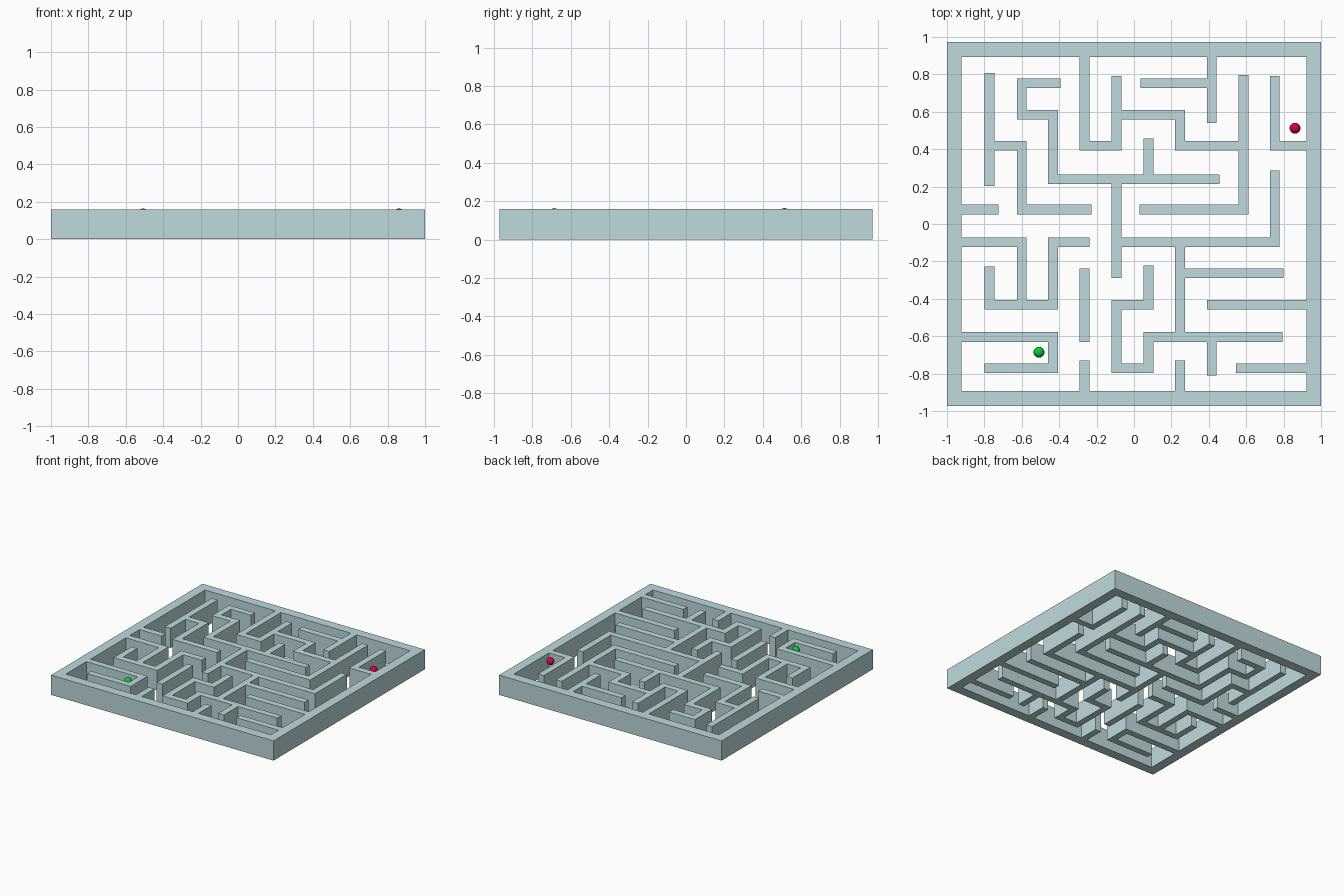
import bpy, bmesh

if "Cube" in bpy.data.objects:
    bpy.data.objects.remove(bpy.data.objects["Cube"])

HEIGHT = 0.16      # wall height
H = 0.026          # half thickness of the inner walls
X_OUT, Y_OUT = 1.0, 0.972
X_IN, Y_IN = 0.922, 0.894
Y_SHIFT = -0.004

# walls running along x: lane y -> (x start, x end)
rows = {
    0.757: [(-.623, -.393), (.035, .415)],
    0.588: [(-.626, -.407), (-.12, .272)],
    0.422: [(-.773, -.574), (-.291, -.068), (.22, .612), (.726, .93)],
    0.243: [(-.459, .457)],
    0.082: [(-.93, -.725), (-.626, -.227), (.03, .612)],
    -0.093: [(-.93, -.574), (-.459, -.232), (-.12, .778)],
    -0.26: [(.246, .8)],
    -0.428: [(-.799, -.407), (-.12, .104), (.382, .93)],
    -0.6: [(-.93, -.407), (.052, .794)],
    -0.767: [(-.805, -.407), (-.12, .104), (.545, .93)],
}
# walls running along y: lane x -> (y start, y end)
columns = {
    -0.773: [(.206, .81), (-.454, -.222)],
    -0.6: [(.562, .783), (.056, .448), (-.428, -.067)],
    -0.433: [(.217, .614), (-.454, -.067), (-.793, -.574)],
    -0.265: [(.396, .91), (-.62, -.233), (-.91, -.727)],
    -0.094: [(.396, .794), (-.281, .243), (-.793, -.402)],
    0.078: [(.243, .462), (-.454, -.217), (-.793, -.574)],
    0.246: [(.396, .614), (-.6, -.093), (-.91, -.727)],
    0.415: [(.545, .91), (-.807, -.6)],
    0.586: [(.056, .8)],
    0.752: [(.396, .794), (-.119, .29)],
}


def snap(v, lanes):
    """Line up a wall end with a crossing lane's edge when it is close."""
    for lane in lanes:
        for edge in (lane - H, lane + H):
            if abs(v - edge) < 0.008:
                return edge
    return v


def material(name, rgb):
    m = bpy.data.materials.new(name)
    m.diffuse_color = (*rgb, 1)
    m.use_nodes = True
    m.node_tree.nodes["Principled BSDF"].inputs["Base Color"].default_value = m.diffuse_color
    return m


# outer frame rectangles (x0, x1, y0, y1)
rects = [(-X_OUT, -X_IN, -Y_OUT, Y_OUT), (X_IN, X_OUT, -Y_OUT, Y_OUT),
         (-X_OUT, X_OUT, -Y_OUT, -Y_IN), (-X_OUT, X_OUT, Y_IN, Y_OUT)]
# inner walls
for y, spans in rows.items():
    for a, b in spans:
        rects.append((snap(a, columns), snap(b, columns),
                      y - H + Y_SHIFT, y + H + Y_SHIFT))
for x, spans in columns.items():
    for a, b in spans:
        rects.append((x - H, x + H,
                      snap(a, rows) + Y_SHIFT, snap(b, rows) + Y_SHIFT))

# union of all rectangles as a cell plan
rects = [tuple(round(v, 4) for v in r) for r in rects]
xs = sorted({v for r in rects for v in r[:2]})
ys = sorted({v for r in rects for v in r[2:]})
bm = bmesh.new()
verts = {}


def corner(i, j):
    if (i, j) not in verts:
        verts[i, j] = bm.verts.new((xs[i], ys[j], 0))
    return verts[i, j]


for i in range(len(xs) - 1):
    cx = (xs[i] + xs[i + 1]) / 2
    for j in range(len(ys) - 1):
        cy = (ys[j] + ys[j + 1]) / 2
        if any(r[0] < cx < r[1] and r[2] < cy < r[3] for r in rects):
            bm.faces.new([corner(i, j), corner(i + 1, j),
                          corner(i + 1, j + 1), corner(i, j + 1)])

# raise the plan into solid walls, open top and bottom between them
res = bmesh.ops.extrude_face_region(bm, geom=bm.faces[:], use_keep_orig=True)
for v in res["geom"]:
    if isinstance(v, bmesh.types.BMVert):
        v.co.z = HEIGHT
bmesh.ops.recalc_face_normals(bm, faces=bm.faces[:])
bmesh.ops.dissolve_limit(bm, angle_limit=0.01, verts=bm.verts[:], edges=bm.edges[:])
mesh = bpy.data.meshes.new("maze_walls")
bm.to_mesh(mesh)
bm.free()
walls = bpy.data.objects.new("maze_walls", mesh)
bpy.context.collection.objects.link(walls)
mesh.materials.append(material("pale_blue", (0.52, 0.70, 0.72)))

# start and goal balls
for name, x, y, rgb in (("green_ball", -.508, -.686, (0.0, 0.65, 0.03)),
                        ("red_ball", .861, .512, (0.72, 0.0, 0.05))):
    bpy.ops.mesh.primitive_uv_sphere_add(segments=32, ring_count=16, radius=0.029,
                                         location=(x, y, 0.135))
    ball = bpy.context.object
    ball.name = name
    ball.data.materials.append(material(name + "_colour", rgb))
    bpy.ops.object.shade_smooth()
